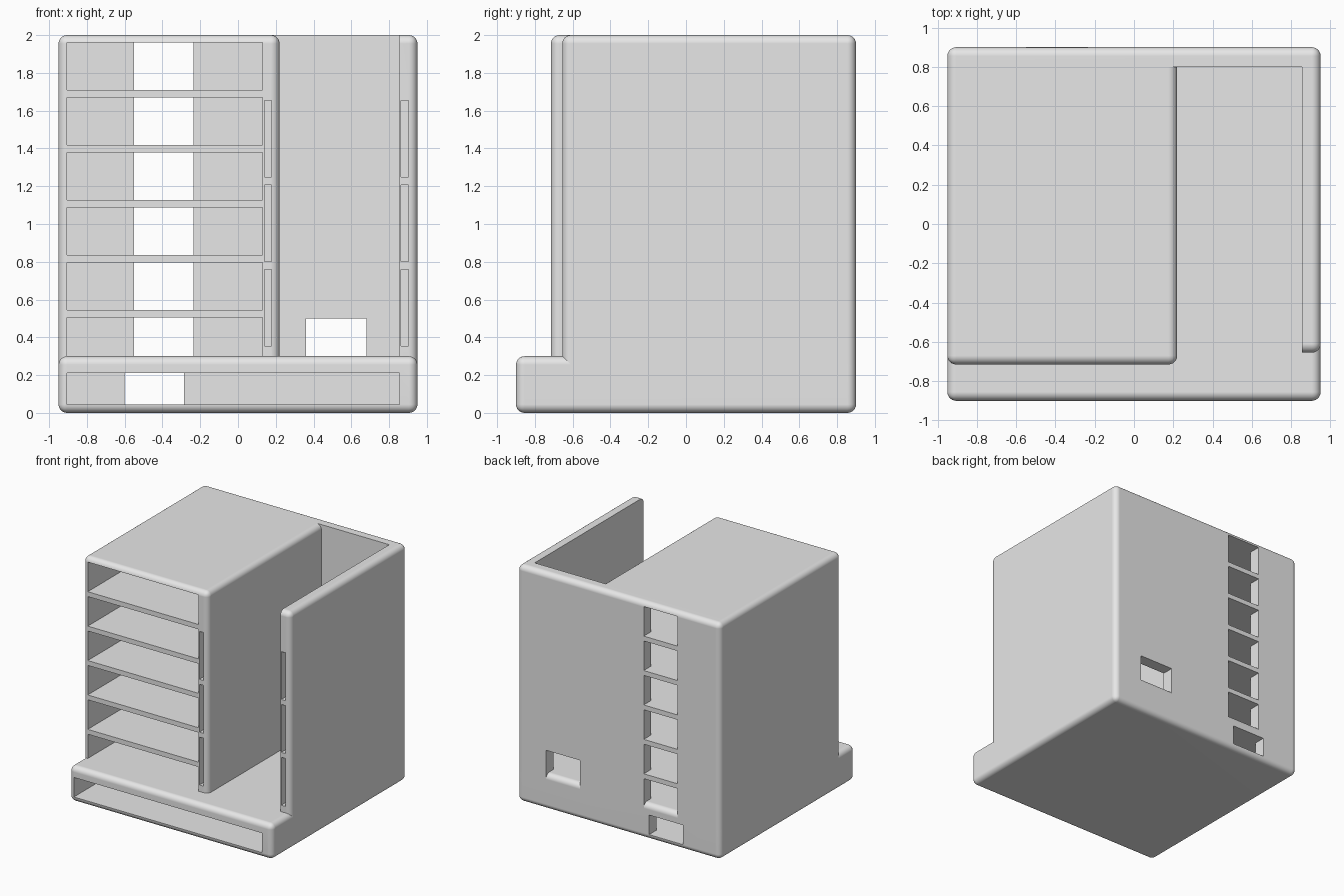
import bpy, bmesh
from mathutils import Vector

cube = bpy.data.objects.get("Cube")
if cube:
    bpy.data.objects.remove(cube, do_unlink=True)

grey = bpy.data.materials.new("light_grey")
grey.use_nodes = True
grey.diffuse_color = (0.8, 0.8, 0.8, 1)
grey.node_tree.nodes["Principled BSDF"].inputs["Base Color"].default_value = (0.8, 0.8, 0.8, 1)

ROUND = 0.045
BACK = 0.80        # inner face of the back panel
BASE_TOP = 0.30
SEAM = 0.25        # upper parts are sunk slightly into the base


def box(name, x, y, z, radius=0):
    """Box from (low, high) ranges, optionally with rounded edges."""
    bm = bmesh.new()
    bmesh.ops.create_cube(bm, size=1)
    for v in bm.verts:
        v.co = Vector([(r[0] + r[1]) / 2 + c * (r[1] - r[0]) for c, r in zip(v.co, (x, y, z))])
    if radius:
        bmesh.ops.bevel(bm, geom=bm.edges[:], offset=radius, segments=6,
                        profile=0.5, affect='EDGES')
    mesh = bpy.data.meshes.new(name)
    bm.to_mesh(mesh)
    bm.free()
    mesh.materials.append(grey)
    obj = bpy.data.objects.new(name, mesh)
    bpy.context.collection.objects.link(obj)
    return obj


def carve(obj, cuts):
    """Subtract each (x, y, z) range box from the object."""
    cutters = []
    for c in cuts:
        cutter = box("cutter", *c)
        cutter.hide_render = True
        cutters.append(cutter)
        mod = obj.modifiers.new("cut", 'BOOLEAN')
        mod.operation, mod.solver, mod.object = 'DIFFERENCE', 'EXACT', cutter
    deps = bpy.context.evaluated_depsgraph_get()
    mesh = bpy.data.meshes.new_from_object(obj.evaluated_get(deps))
    obj.modifiers.clear()
    obj.data = mesh
    for cutter in cutters:
        bpy.data.objects.remove(cutter, do_unlink=True)


# Shared ranges
tray_z = [(1.71 - 0.291 * i, 1.96 - 0.291 * i) for i in range(6)]
tray_z[-1] = (0.1, tray_z[-1][1])          # lowest bay rests on the base
groove_z = [(0.355 + 0.447 * i, 0.76 + 0.447 * i) for i in range(3)]
all_x, all_y = (-2, 2), (-2, 2)
below = (all_x, all_y, (-1, SEAM))
through_back = (0.7, 1.2)

# Base with a wide drawer bay and a rear push-out window
base = box("base", (-0.95, 0.95), (-0.9, 0.9), (0, BASE_TOP), ROUND)
carve(base, [((-0.905, 0.855), (-1.2, BACK), (0.045, 0.21)),
             ((-0.6, -0.285), through_back, (0.045, 0.21))])

# Tray cabinet with six bays and front grooves in its side wall
cabinet = box("tray_cabinet", (-0.95, 0.22), (-0.715, 1.1), (0, 2), ROUND)
carve(cabinet, [below, (all_x, (BACK, 2), (-1, 3))]
      + [((-0.905, 0.13), (-1.2, 1.2), z) for z in tray_z]
      + [((0.14, 0.177), (-1.2, BACK - 0.05), z) for z in groove_z])

# Back panel and side wall as one L-shaped shell with rear windows
shell = box("back_and_side_wall", (-0.95, 0.95), (-0.655, 0.9), (0, 2), ROUND)
carve(shell, [below, ((-2, 0.855), (-2, BACK), (-1, 3))]
      + [((-0.55, -0.235), through_back, z) for z in tray_z]
      + [((0.36, 0.68), through_back, (0.1, 0.5))]
      + [((0.864, 0.902), (-1.2, BACK - 0.05), z) for z in groove_z])

# Smooth rounded edges, crisp cut edges
for o in bpy.context.selected_objects:
    o.select_set(False)
for part in (base, cabinet, shell):
    part.select_set(True)
    bpy.context.view_layer.objects.active = part
    bpy.ops.object.shade_smooth_by_angle()
    part.select_set(False)
    mod = part.modifiers.new("even_normals", 'WEIGHTED_NORMAL')
    mod.keep_sharp = True
